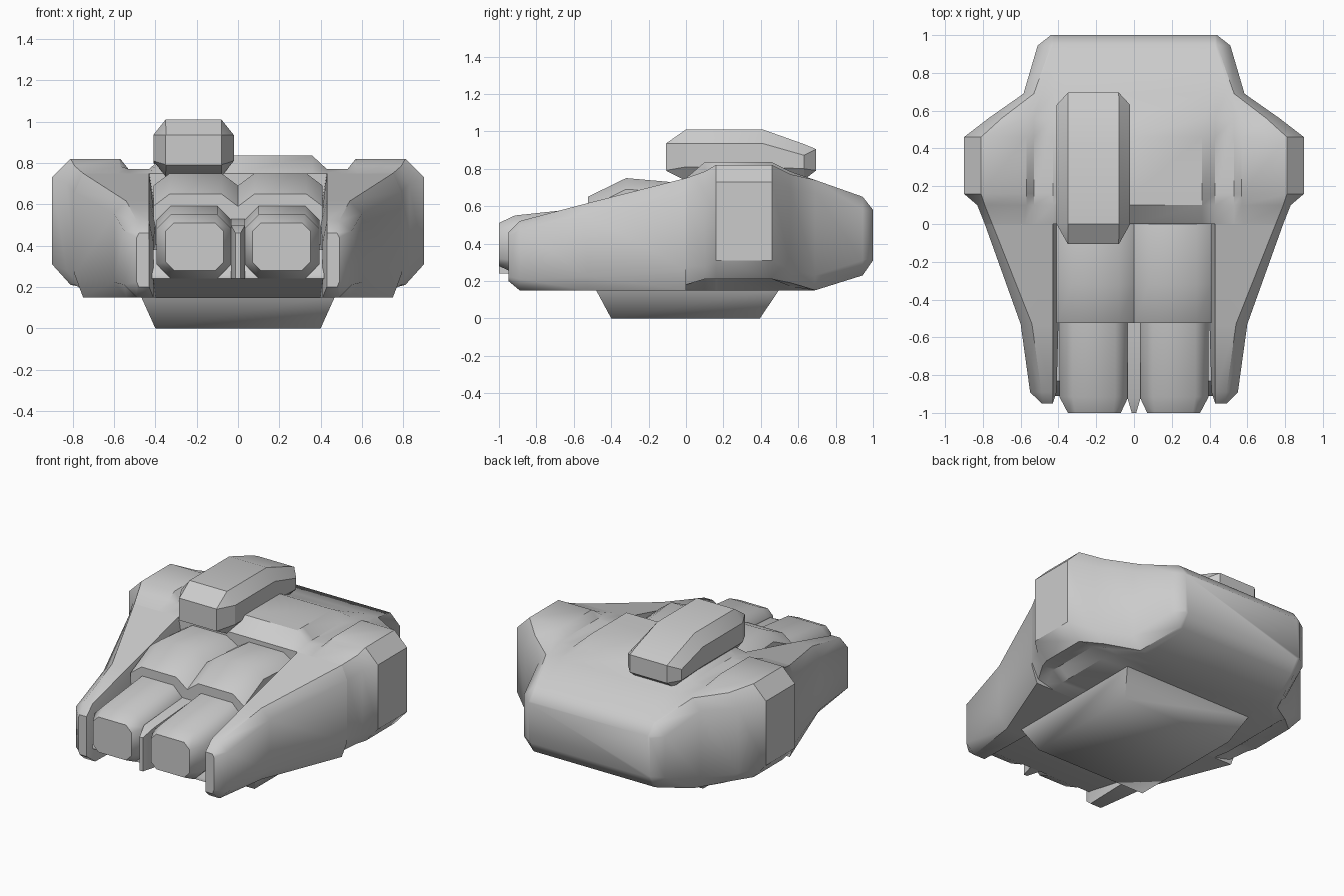
import bpy, bmesh, math

if "Cube" in bpy.data.objects:
    bpy.data.objects.remove(bpy.data.objects["Cube"])


def loft(name, rings, angle=35):
    """Skin a list of equal-length point rings and cap both ends."""
    bm = bmesh.new()
    vs = [[bm.verts.new(p) for p in r] for r in rings]
    n = len(rings[0])
    for a, b in zip(vs, vs[1:]):
        for i in range(n):
            j = (i + 1) % n
            bm.faces.new((a[i], a[j], b[j], b[i]))
    bm.faces.new(vs[0])
    bm.faces.new(vs[-1])
    bmesh.ops.remove_doubles(bm, verts=bm.verts, dist=0.0005)
    bmesh.ops.recalc_face_normals(bm, faces=bm.faces)
    me = bpy.data.meshes.new(name)
    bm.to_mesh(me)
    bm.free()
    ob = bpy.data.objects.new(name, me)
    bpy.context.collection.objects.link(ob)
    bpy.ops.object.select_all(action='DESELECT')
    ob.select_set(True)
    bpy.context.view_layer.objects.active = ob
    bpy.ops.object.shade_smooth_by_angle(angle=math.radians(angle))
    return ob


def mirrored(y, half):
    """Full ring from a half section that starts and ends on x = 0."""
    pts = half + [(-x, z) for x, z in reversed(half) if x > 0]
    return [(x, y, z) for x, z in pts]


def octagon(y, x0, x1, z0, z1, cx, cz):
    pts = [(x0 + cx, z0), (x1 - cx, z0), (x1, z0 + cz), (x1, z1 - cz),
           (x1 - cx, z1), (x0 + cx, z1), (x0, z1 - cz), (x0, z0 + cz)]
    return [(x, y, z) for x, z in pts]


# Rear hull: deck height, shoulder height, then the outer contour
def hull_ring(y, deck, channel, e, f, g, h, i, j, k, bottom):
    half = [(0, deck), (min(.36, f[0] * .8), deck), (min(.43, f[0] * .87), channel),
            (min(.53, f[0] * .92), channel), e, f, g, h, i, j, k, (0, bottom)]
    return mirrored(y, half)


bulge = ((.57, .82), (.81, .82), (.9, .73), (.9, .31), (.81, .21), (.71, .21), (.64, .15), .15)
loft("hull", [
    hull_ring(0, .75, .75, (.58, .75), (.75, .75), (.79, .66), (.79, .28),
              (.74, .18), (.68, .165), (.62, .15), .15),
    hull_ring(.10, .835, .77, (.57, .785), (.79, .785), (.83, .70), (.83, .28),
              (.79, .21), (.71, .21), (.64, .15), .15),
    hull_ring(.16, .835, .77, *bulge),
    hull_ring(.46, .835, .77, *bulge),
    hull_ring(.56, .785, .765, (.57, .77), (.70, .77), (.77, .69), (.77, .26),
              (.70, .19), (.66, .17), (.60, .15), .15),
    hull_ring(.69, .74, .74, (.51, .74), (.53, .74), (.585, .67), (.585, .23),
              (.53, .15), (.50, .15), (.47, .15), .15),
    hull_ring(.945, .65, .65, (.43, .65), (.44, .65), (.51, .58), (.51, .31),
              (.44, .23), (.42, .23), (.40, .23), .23),
    hull_ring(1.0, .58, .58, (.42, .58), (.43, .58), (.44, .57), (.44, .32),
              (.43, .31), (.42, .31), (.40, .31), .31)], 40)


# Forward side arms: inner x, top outer x, outer x, bottom z, top z, chamfer
def arm_ring(s, y, xi, xt, xo, zb, zt, cut):
    pts = [(.43, zt), (xt, zt), (xo, zt - cut), (xo, zb + cut * 1.2), (xt, zb),
           (xi, zb), (xi, zb + cut), (xi, zt - cut * 2)]
    return [(s * x, y, z) for x, z in pts]


for s, side in ((1, "right"), (-1, "left")):
    loft(side + "_arm", [
        arm_ring(s, -.95, .43, .48, .49, .20, .46, .02),
        arm_ring(s, -.89, .41, .49, .55, .15, .52, .05),
        arm_ring(s, -.53, .40, .54, .60, .15, .615, .06),
        arm_ring(s, 0, .40, .75, .79, .15, .75, .09)], 40)

    # Twin rounded front pads
    def pad(y, x0, x1, z0, z1, c):
        ring = octagon(y, x0, x1, z0, z1, c, c)
        return [(s * x, yy, z) for x, yy, z in ring]
    loft(side + "_front_pad", [
        pad(-1.0, .07, .35, .28, .51, .04),
        pad(-.915, .03, .395, .24, .55, .07),
        pad(-.50, .03, .395, .24, .595, .07)], 55)


# Double-humped cover behind the pads
def cover_ring(y, dip, top):
    return mirrored(y, [(0, dip), (.08, top), (.33, top), (.41, dip), (.41, .3), (0, .3)])


loft("front_cover", [cover_ring(-.525, .59, .65), cover_ring(-.32, .69, .75),
                     cover_ring(.02, .67, .72)])

# Divider between the pads
loft("pad_divider", [
    [(x * w, y, z) for x, z in ((-1, .24), (1, .24), (1, t), (-1, t))]
    for y, w, t in ((-1.0, .012, .46), (-.92, .035, .50), (-.5, .035, .53))])

# Sloped belly closing the gap between the arms
belly = [(-.91, .24), (-.5, .15), (.05, .15), (.05, .45), (-.83, .38), (-.91, .26)]
loft("front_belly", [[(x, y, z) for y, z in belly] for x in (-.42, .42)])

# Tapered base
loft("base", [[(-a, f, z), (a, f, z), (a, b, z), (-a, b, z)]
              for a, f, b, z in ((.40, -.40, .395, 0), (.47, -.483, .50, .155))], 70)

# Offset top pod
loft("top_pod", [
    octagon(-.107, -.35, -.08, .79, .935, .001, .001),
    octagon(0, -.41, -.02, .735, 1.01, .06, .075),
    octagon(.41, -.41, -.02, .735, 1.01, .06, .075),
    octagon(.63, -.41, -.02, .74, .932, .06, .06),
    octagon(.695, -.35, -.08, .79, .905, .001, .001)], 28)
